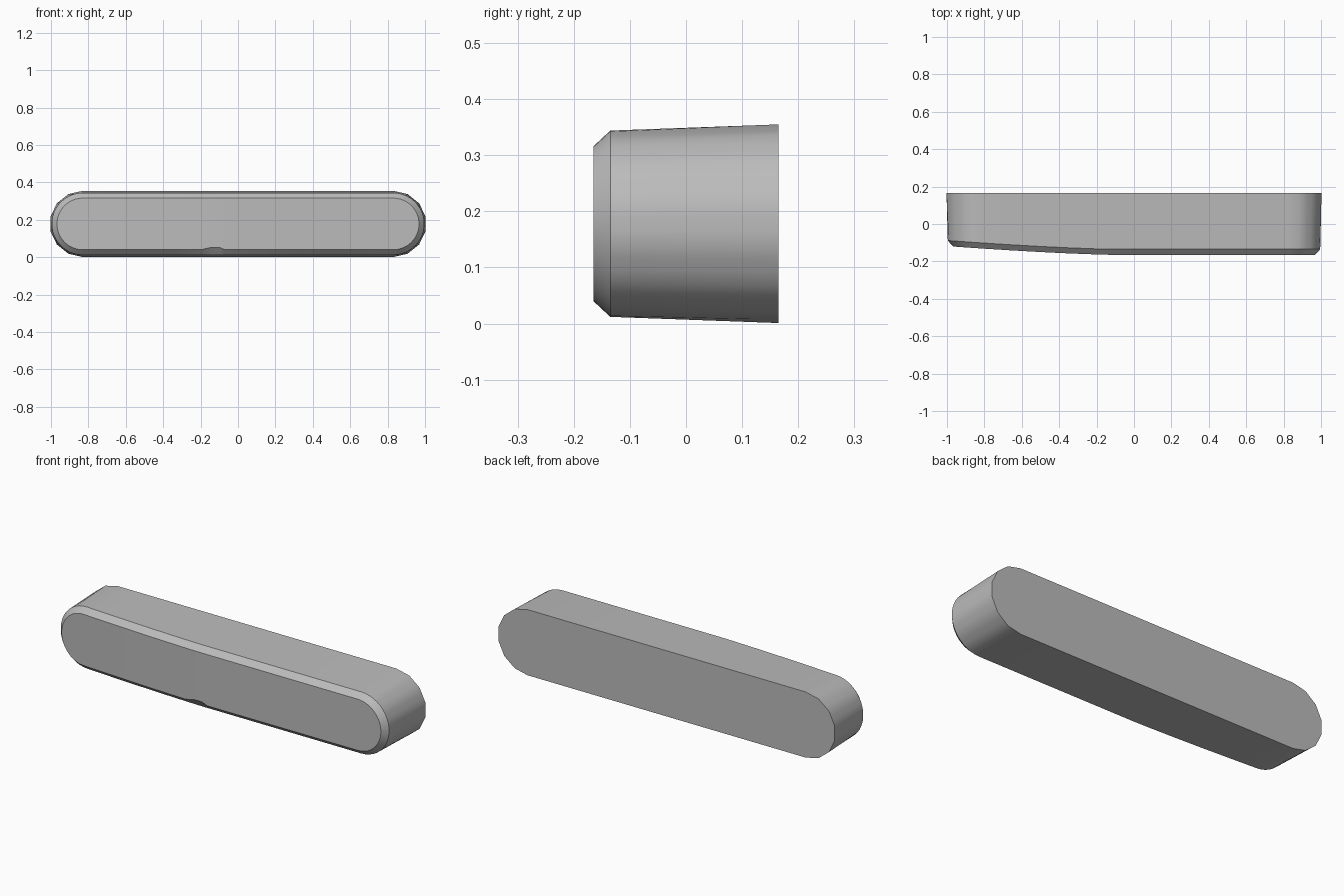
import bpy, bmesh, math

cube = bpy.data.objects.get("Cube")
if cube:
    bpy.data.objects.remove(cube, do_unlink=True)

MID = 0.178          # height of the centre line
FINE, COARSE = 21, 7  # end arc divisions, front and back
END = 0.83           # centre of the end arcs
TOP_X = [0.4, -0.07, -0.1, -0.14, -0.2, -0.35, -0.5, -0.67]


def arc(radius, a0, coarse):
    """Half circle as FINE steps, optionally lying on a coarser polygon."""
    pts = []
    for i in range(FINE + 1):
        def at(k, n):
            a = a0 + math.pi * k / n
            return radius * math.cos(a), radius * math.sin(a)
        if not coarse:
            pts.append(at(i, FINE))
            continue
        step = FINE // COARSE
        k, t = min(i // step, COARSE - 1), 0
        t = i / step - k
        p, q = at(k, COARSE), at(k + 1, COARSE)
        pts.append(tuple(u + (v - u) * t for u, v in zip(p, q)))
    return pts


def bend(x):
    """Sweep of the front towards the back on one side."""
    return 0.047 * (max(0, -0.1 - x) / 0.9) ** 1.4


def ring(bm, y, radius, curved=True, coarse=False, notch=0):
    right = [(END + x, z) for x, z in arc(radius, -math.pi / 2, coarse)]
    left = [(-END + x, z) for x, z in arc(radius, math.pi / 2, coarse)]
    top = [(x, radius) for x in TOP_X]
    bottom = [(x, -radius + (notch if -0.15 < x < -0.09 else 0))
              for x in reversed(TOP_X)]
    return [bm.verts.new((x, y + (bend(x) if curved else 0), MID + z))
            for x, z in right + top + left + bottom]


# Body: three pill-shaped sections joined from front to back
bm = bmesh.new()
front = ring(bm, -0.165, 0.138, notch=0.013)
rim = ring(bm, -0.135, 0.166)
back = ring(bm, 0.165, 0.177, curved=False, coarse=True)
n = len(front)
for a, b in ((front, rim), (rim, back)):
    for i in range(n):
        j = (i + 1) % n
        bm.faces.new((a[i], a[j], b[j], b[i]))
bm.faces.new(back)

# Front face in upright strips, so that it follows the bend
for i in range(n // 2 - 1):
    lo, hi = FINE // 2 - i, FINE // 2 + 1 + i
    bm.faces.new((front[lo % n], front[(lo - 1) % n],
                  front[(hi + 1) % n], front[hi % n]))
bmesh.ops.recalc_face_normals(bm, faces=bm.faces)

mesh = bpy.data.meshes.new("pill_body")
bm.to_mesh(mesh)
bm.free()
body = bpy.data.objects.new("pill_body", mesh)
bpy.context.collection.objects.link(body)

grey = bpy.data.materials.new("plain_grey")
grey.use_nodes = True
colour = (0.5, 0.5, 0.5, 1)
grey.diffuse_color = colour
grey.node_tree.nodes["Principled BSDF"].inputs["Base Color"].default_value = colour
mesh.materials.append(grey)

bpy.context.view_layer.objects.active = body
body.select_set(True)
bpy.ops.object.shade_smooth_by_angle(angle=math.radians(30))
